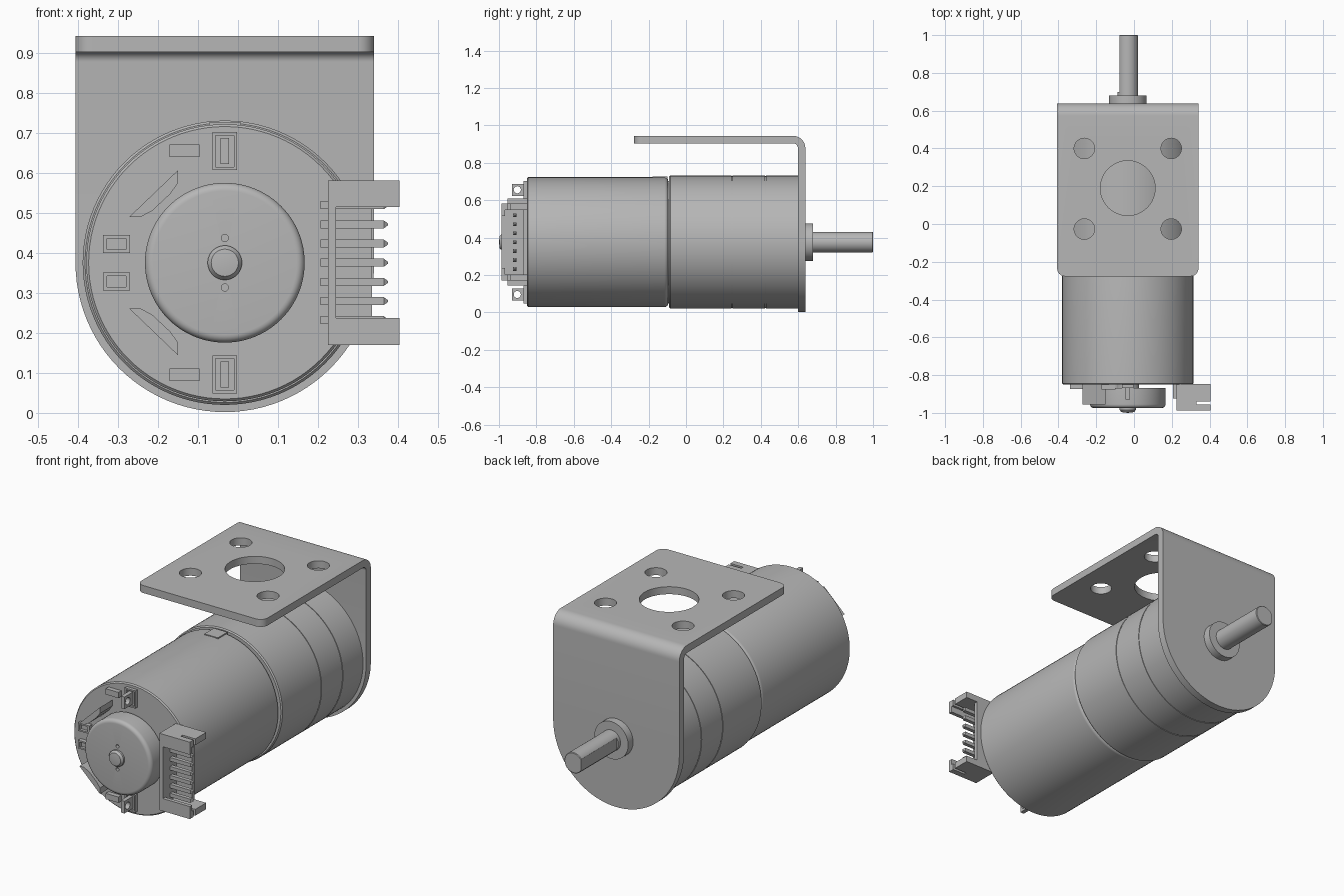
import bpy, bmesh, math
from mathutils import Vector

if "Cube" in bpy.data.objects:
    bpy.data.objects.remove(bpy.data.objects["Cube"], do_unlink=True)

CX, CZ = -0.033, 0.376      # motor axis
FACE = -0.85                # rear cap plane of the motor

metal = bpy.data.materials.new("plain_grey")
metal.use_nodes = True
metal.diffuse_color = (0.47, 0.47, 0.47, 1)
metal.node_tree.nodes["Principled BSDF"].inputs["Base Color"].default_value = (0.47, 0.47, 0.47, 1)


def finish(name, bm):
    bmesh.ops.remove_doubles(bm, verts=bm.verts, dist=1e-5)
    bmesh.ops.recalc_face_normals(bm, faces=bm.faces)
    mesh = bpy.data.meshes.new(name)
    bm.to_mesh(mesh)
    bm.free()
    mesh.materials.append(metal)
    ob = bpy.data.objects.new(name, mesh)
    bpy.context.collection.objects.link(ob)
    return ob


def lathe(name, profile, x=CX, z=CZ, steps=96):
    """Spin (radius, y) points round an axis along y."""
    bm = bmesh.new()
    vs = [bm.verts.new((x + r, y, z)) for r, y in profile]
    es = [bm.edges.new(p) for p in zip(vs, vs[1:])]
    bmesh.ops.spin(bm, geom=vs + es, cent=(x, 0, z), axis=(0, 1, 0),
                   angle=math.tau, steps=steps)
    return finish(name, bm)


def prism(name, pts, axis, a, b):
    """Extrude a 2D outline along an axis from a to b."""
    place = {"x": lambda u, v: (a, u, v), "y": lambda u, v: (u, a, v),
             "z": lambda u, v: (u, v, a)}[axis]
    bm = bmesh.new()
    face = bm.faces.new([bm.verts.new(place(*p)) for p in pts])
    new = bmesh.ops.extrude_face_region(bm, geom=[face])["geom"]
    move = Vector([(b - a) * (axis == k) for k in "xyz"])
    bmesh.ops.translate(bm, verts=[g for g in new if isinstance(g, bmesh.types.BMVert)], vec=move)
    return finish(name, bm)


def box(name, x, y, z):
    return prism(name, [(x[0], y[0]), (x[1], y[0]), (x[1], y[1]), (x[0], y[1])], "z", *z)


def arc(cx, cy, r, start, end, n):
    return [(cx + r * math.cos(math.radians(start + (end - start) * i / n)),
             cy + r * math.sin(math.radians(start + (end - start) * i / n)))
            for i in range(n + 1)]


def circle(cx, cy, r, n=48):
    return arc(cx, cy, r, 0, 360, n)[:-1]


def combine(ob, other, op="DIFFERENCE"):
    mod = ob.modifiers.new("cut", "BOOLEAN")
    mod.operation, mod.solver, mod.object = op, "EXACT", other
    bpy.context.view_layer.objects.active = ob
    bpy.ops.object.modifier_apply(modifier=mod.name)
    bpy.data.objects.remove(other, do_unlink=True)


# Bent bracket: L section, rounded flange corners, round lower end
W, TOP, BACK, T = 0.374, 0.944, 0.638, 0.04
section = ([(BACK, CZ)] + arc(BACK - 0.065, TOP - 0.065, 0.065, 0, 90, 10)
           + [(-0.277, TOP), (-0.277, TOP - T)]
           + arc(BACK - 0.065, TOP - 0.065, 0.025, 90, 0, 10) + [(BACK - T, CZ)])
bracket = prism("bracket", section, "x", CX - W, CX + W)
bm = bmesh.new()
bm.from_mesh(bracket.data)
corners = [e for e in bm.edges if all(v.co.y < -0.27 for v in e.verts)
           and abs(e.verts[0].co.z - e.verts[1].co.z) > 0.01]
bmesh.ops.bevel(bm, geom=corners, offset=0.042, segments=8, profile=0.5, affect="EDGES")
bm.to_mesh(bracket.data)
bm.free()
combine(bracket, prism("lower_end", arc(CX, CZ, W, 180, 360, 48), "y", BACK - T, BACK), "UNION")
holes = [(CX, 0.19, 0.145)] + [(CX + sx * 0.23, y, 0.054) for sx in (-1, 1) for y in (0.4, -0.027)]
for hx, hy, r in holes:
    combine(bracket, prism("hole_cutter", circle(hx, hy, r), "z", 0.85, 1.0))

# Gearbox with two fine seams
R, g = 0.356, 0.003
gear_profile = [(0, -0.09), (R - 0.006, -0.09), (R, -0.084)]
for seam in (0.245, 0.425):
    gear_profile += [(R, seam - g), (R - g, seam - g), (R - g, seam + g), (R, seam + g)]
lathe("gearbox", gear_profile + [(R, BACK - T), (0, BACK - T)])

# Motor can with rounded shoulder
lathe("motor_can", [(0, FACE), (0.341, FACE), (0.347, FACE + 0.006)]
      + arc(0.327, -0.115, 0.02, 0, 90, 6) + [(0.327, -0.085), (0, -0.085)])
box("can_tab", (CX - 0.04, CX + 0.04), (-0.18, -0.1), (0.7, 0.727))

# Output boss and shaft with a flat
lathe("output_boss", [(0, BACK - 0.01), (0.1, BACK - 0.01), (0.1, 0.68), (0, 0.68)], steps=64)
shaft = lathe("output_shaft", [(0, 0.66), (0.055, 0.66), (0.055, 0.997), (0.052, 1), (0, 1)], steps=48)
combine(shaft, box("flat_cutter", (CX - 0.1, CX - 0.045), (0.7, 1.1), (0.2, 0.5)))

# Encoder disc, hub and stem
disc = lathe("encoder_disc", [(0, -0.868), (0.2, -0.868)]
             + arc(0.18, -0.954, 0.02, 0, -90, 6) + [(0, -0.974)])
for s in (-1, 1):
    combine(disc, lathe("pin_hole_cutter", [(0, -0.99), (0.009, -0.99), (0.009, -0.95), (0, -0.95)],
                        CX, CZ + s * 0.062, 16))
lathe("encoder_hub", [(0, -0.97), (0.043, -0.97), (0.043, -0.984), (0.034, -0.996), (0, -1)], steps=48)
lathe("encoder_stem", [(0, FACE), (0.06, FACE), (0.06, -0.87), (0, -0.87)], steps=48)

# Rear cap fittings, mirrored above and below the axis
for s, side in ((1, "upper"), (-1, "lower")):
    def span(lo, hi):
        return sorted((CZ + s * lo, CZ + s * hi))

    frame = box(side + "_terminal_base", (CX - 0.031, CX + 0.031), (-0.868, FACE + 0.01), span(0.232, 0.327))
    combine(frame, box("recess_cutter", (CX - 0.023, CX + 0.023), (-0.9, -0.858), span(0.24, 0.319)))
    lug = box(side + "_terminal_lug", (CX - 0.011, CX + 0.011), (-0.93, FACE + 0.01), span(0.247, 0.312))
    combine(lug, prism("lug_cutter", circle(-0.902, CZ + s * 0.28, 0.019, 24), "x", CX - 0.1, CX + 0.1))
    box(side + "_cap_block", (-0.172, -0.097), (-0.875, FACE + 0.01), span(0.265, 0.296))

    # slanted brush holder
    outline = [(-0.272, 0.115), (-0.15, 0.232), (-0.15, 0.2), (-0.17, 0.172),
               (-0.215, 0.13), (-0.245, 0.114)]
    prism(side + "_brush_holder", [(x, CZ + s * z) for x, z in outline], "y", -0.955, FACE + 0.01)

    vent = box(side + "_side_frame", (-0.338, -0.27), (-0.873, FACE + 0.01), span(0.025, 0.069))
    combine(vent, box("vent_cutter", (-0.328, -0.28), (-0.9, -0.857), span(0.033, 0.061)))

    # connector end walls and slotted lips
    wall = box(side + "_connector_wall", (0.225, 0.405), (-0.987, -0.848), span(0.172, 0.206))
    combine(wall, box("slot_cutter", (0.33, 0.45), (-0.955, -0.94), span(0.16, 0.22)))
    combine(wall, box("groove_cutter", (0.2, 0.33), (-1.0, -0.975), span(0.17, 0.19)))
    box(side + "_connector_lip", (0.24, 0.405), (-0.987, -0.967), span(0.139, 0.206))

# Connector floor, rear wall and pins
box("connector_floor", (0.225, 0.245), (-0.987, -0.848), (CZ - 0.2, CZ + 0.2))
box("connector_rear_wall", (0.24, 0.335), (-0.87, -0.848), (CZ - 0.2, CZ + 0.2))
for i in range(-3, 4):
    z, h = CZ + i * 0.048, 0.01
    bm = bmesh.new()
    rings = []
    for x, k in ((0.207, h), (0.365, h), (0.376, 0.002)):
        rings.append([bm.verts.new((x, -0.915 + a * k, z + b * k))
                      for a, b in ((-1, -1), (1, -1), (1, 1), (-1, 1))])
    for p, q in zip(rings, rings[1:]):
        for j in range(4):
            bm.faces.new((p[j], p[j - 1], q[j - 1], q[j]))
    bm.faces.new(rings[0])
    bm.faces.new(rings[-1])
    finish("connector_pin_%d" % (i + 4), bm)
    box("pin_foot_%d" % (i + 4), (0.207, 0.23), (-0.925, FACE + 0.01), (z - h, z + h))

# Smooth round surfaces, keep sharp edges
bpy.ops.object.select_all(action="DESELECT")
for ob in bpy.context.collection.objects:
    if ob.type == "MESH" and metal.name in ob.data.materials:
        ob.select_set(True)
        bpy.context.view_layer.objects.active = ob
bpy.ops.object.shade_smooth_by_angle(angle=math.radians(30))
